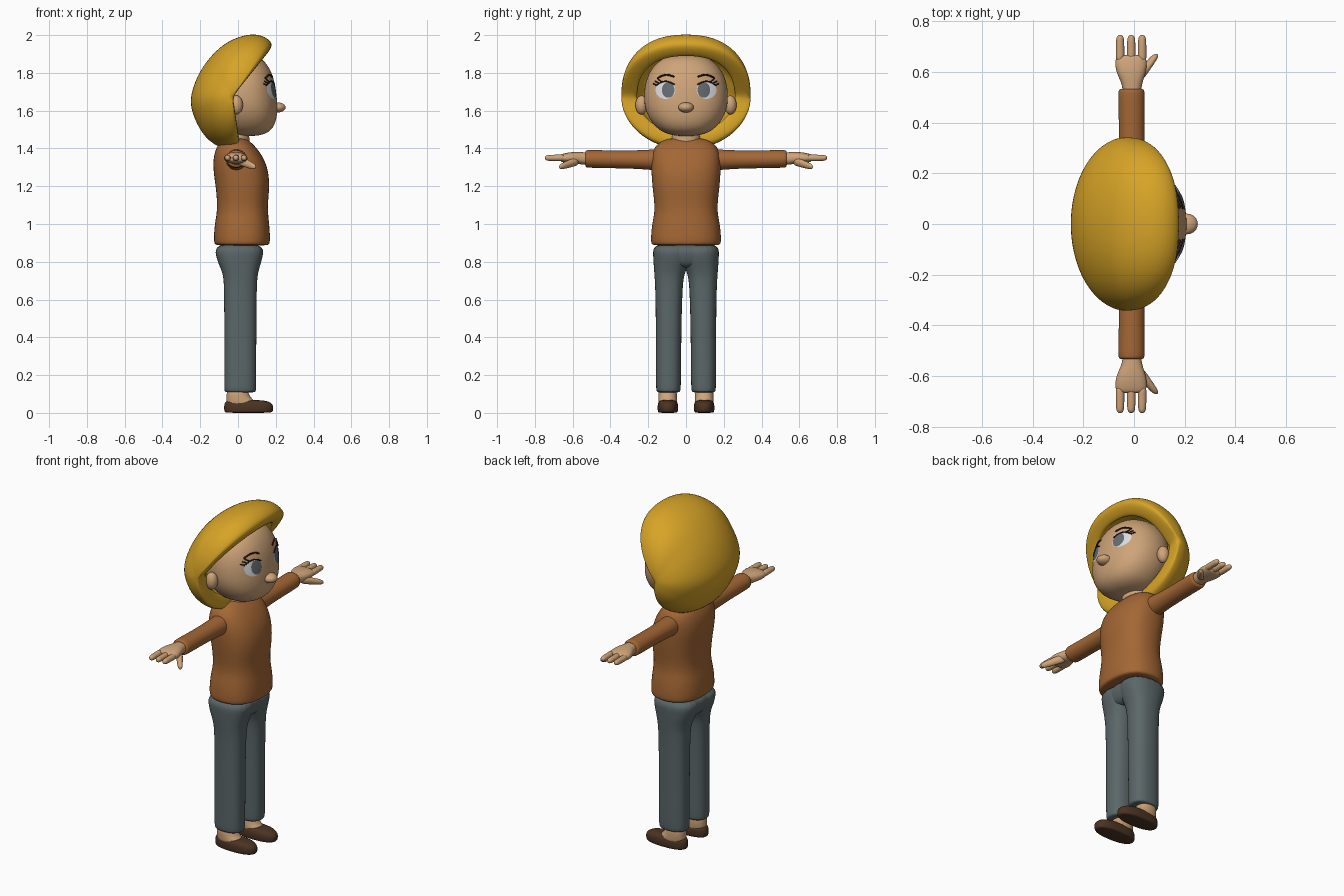
import bpy, bmesh, math
from mathutils import Vector
from mathutils.bvhtree import BVHTree

cube = bpy.data.objects.get("Cube")
if cube:
    bpy.data.objects.remove(cube, do_unlink=True)


def material(name, r, g, b):
    m = bpy.data.materials.new(name)
    m.use_nodes = True
    m.diffuse_color = (r, g, b, 1)
    bsdf = next(n for n in m.node_tree.nodes if n.type == 'BSDF_PRINCIPLED')
    bsdf.inputs["Base Color"].default_value = (r, g, b, 1)
    bsdf.inputs["Roughness"].default_value = 0.7
    return m


GOLD = material("golden hair", .68, .37, .02)
SKIN = material("skin", .62, .37, .19)
RUST = material("rust sweater", .37, .135, .035)
SLATE = material("slate trousers", .105, .135, .14)
BROWN = material("brown shoes", .07, .034, .016)
WHITE = material("eye white", .72, .73, .75)
GREY = material("grey iris", .13, .15, .165)
DARK = material("dark lashes", .025, .013, .01)


def add_object(name, data, mat):
    data.materials.append(mat)
    ob = bpy.data.objects.new(name, data)
    bpy.context.collection.objects.link(ob)
    return ob


def finish(name, bm, mat, levels=2, recalc=True):
    if recalc:
        bmesh.ops.recalc_face_normals(bm, faces=bm.faces)
    for f in bm.faces:
        f.smooth = True
    me = bpy.data.meshes.new(name)
    bm.to_mesh(me)
    bm.free()
    ob = add_object(name, me, mat)
    if levels:
        sub = ob.modifiers.new("smooth", 'SUBSURF')
        sub.levels = sub.render_levels = levels
    return ob


def power(v, e):
    return math.copysign(abs(v) ** (2 / e), v)


def skin_rows(bm, rows):
    """Bridge closed rows of points and cap both ends."""
    vs = [[bm.verts.new(p) for p in row] for row in rows]
    n = len(rows[0])
    for a, b in zip(vs, vs[1:]):
        for i in range(n):
            j = (i + 1) % n
            bm.faces.new((a[i], a[j], b[j], b[i]))
    return vs


def loft(name, rings, mat, axis='z', side=1, exp=2.2, n=20):
    """Rings are (height, x0, x1, b0, b1), stacked along z or y."""
    rows = []
    for h, x0, x1, b0, b1 in rings:
        row = []
        for i in range(n):
            t = math.tau * i / n
            x = (x0 + x1) / 2 + (x1 - x0) / 2 * power(math.cos(t), exp)
            b = (b0 + b1) / 2 + (b1 - b0) / 2 * power(math.sin(t), exp)
            row.append((x, side * b, h) if axis == 'z' else (x, side * h, b))
        rows.append(row)
    bm = bmesh.new()
    vs = skin_rows(bm, rows)
    bm.faces.new(vs[0])
    bm.faces.new(vs[-1])
    return finish(name, bm, mat)


def symmetric(rings):
    return [(z, x0, x1, -w, w) for z, x0, x1, w in rings]


def ellipsoid(name, center, radii, mat):
    bm = bmesh.new()
    bmesh.ops.create_uvsphere(bm, u_segments=24, v_segments=16, radius=1)
    for v in bm.verts:
        v.co = Vector(center) + Vector(a * b for a, b in zip(v.co, radii))
    return finish(name, bm, mat, 0)


# Head, neck and nose
head = loft("head", symmetric([
    (1.465, 0, .10, .05), (1.48, -.06, .155, .115), (1.51, -.10, .19, .16),
    (1.56, -.13, .208, .20), (1.62, -.15, .212, .222), (1.68, -.16, .207, .226),
    (1.74, -.16, .199, .22), (1.80, -.15, .182, .20), (1.86, -.12, .148, .155),
    (1.90, -.06, .09, .08)]), SKIN)
loft("neck", symmetric([(1.38, -.08, .07, .085), (1.44, -.07, .06, .075),
                        (1.52, -.07, .06, .075)]), SKIN, exp=2)
ellipsoid("nose", (.208, 0, 1.617), (.044, .041, .027), SKIN)

# Hair: a thick hood fanned around the ear-to-ear axis
HAIR_X, HAIR_Z, HAIR_W, HAIR_T = -.028, 1.675, .345, .085
PROFILE = [(51, .345), (57, .362), (67, .362), (80, .335), (100, .288), (124, .238),
           (146, .22), (176, .226), (197, .235), (223, .248), (242, .272),
           (260, .286), (270, .284), (279, .275)]
STEPS = 14
rows = []
for deg, r in PROFILE:
    phi = math.radians(deg)
    exp = 2.3 if deg < 110 else 2.0

    def arc(radius, width):
        pts = []
        for k in range(STEPS + 1):
            t = math.pi * k / STEPS
            d = radius * power(max(math.sin(t), 0) if 0 < k < STEPS else 0, exp)
            pts.append((HAIR_X + d * math.cos(phi), width * power(math.cos(t), exp),
                        HAIR_Z + d * math.sin(phi)))
        return pts
    rows.append(arc(r, HAIR_W) + arc(r - HAIR_T, HAIR_W - HAIR_T)[::-1])
bm = bmesh.new()
vs = skin_rows(bm, rows)
last = 2 * STEPS + 1
for row in (vs[0], vs[-1]):
    for k in range(STEPS):
        bm.faces.new((row[k], row[k + 1], row[last - k - 1], row[last - k]))
bmesh.ops.remove_doubles(bm, verts=bm.verts, dist=.0005)
finish("hair", bm, GOLD)

# Sweater body
loft("sweater", symmetric([
    (.885, -.11, .155, .17), (.893, -.128, .17, .187), (.93, -.13, .172, .188),
    (1.0, -.125, .167, .182), (1.06, -.113, .16, .168), (1.12, -.112, .16, .17),
    (1.2, -.12, .169, .18), (1.28, -.132, .163, .186), (1.35, -.133, .138, .186),
    (1.41, -.115, .095, .172), (1.445, -.085, .055, .12), (1.455, -.06, .035, .08)]),
    RUST, exp=2.4)

# Trouser seat joining both legs
loft("trouser_seat", symmetric([
    (.765, -.075, .09, .06), (.79, -.10, .115, .15), (.83, -.118, .13, .168),
    (.90, -.124, .138, .176)]), SLATE, exp=2.4)


# Everything painted on the face is laid on the head surface
bvh = BVHTree.FromObject(head, bpy.context.evaluated_depsgraph_get())


def on_face(y, z, lift):
    hit = bvh.ray_cast(Vector((1, y, z)), Vector((-1, 0, 0)))
    return hit[0] + hit[1] * lift


def face_disc(name, y, z, ry, rz, lift, mat, n=28):
    bm = bmesh.new()
    center = bm.verts.new(on_face(y, z, lift))
    prev = None
    for s in (.33, .67, 1):
        ring = [bm.verts.new(on_face(y + s * ry * math.cos(math.tau * i / n),
                                     z + s * rz * math.sin(math.tau * i / n), lift))
                for i in range(n)]
        for i in range(n):
            j = (i + 1) % n
            if prev:
                bm.faces.new((prev[i], ring[i], ring[j], prev[j]))
            else:
                bm.faces.new((center, ring[i], ring[j]))
        prev = ring
    finish(name, bm, mat, 0, False)


def face_strokes(name, lines, side, radius):
    cu = bpy.data.curves.new(name, 'CURVE')
    cu.dimensions = '3D'
    cu.bevel_depth = radius
    cu.bevel_resolution = 2
    cu.use_fill_caps = True
    for line in lines:
        sp = cu.splines.new('POLY')
        sp.points.add(len(line) - 1)
        for p, (y, z) in zip(sp.points, line):
            p.co = (*on_face(side * y, z, .004), 1)
    add_object(name, cu, DARK)


def arch(y0, y1, z0, z1, rise, n=10):
    return [(y0 + (y1 - y0) * k / n,
             z0 + (z1 - z0) * k / n + rise * math.sin(math.pi * k / n))
            for k in range(n + 1)]


for label, s in (("left", 1), ("right", -1)):
    # Face details
    ellipsoid(label + "_ear", (-.008, s * .235, 1.63), (.034, .033, .05), SKIN)
    face_disc(label + "_eye_white", s * .108, 1.708, .052, .046, .002, WHITE)
    face_disc(label + "_iris", s * .093, 1.709, .033, .041, .004, GREY)
    face_strokes(label + "_lashes", [
        arch(.06, .158, 1.737, 1.732, .02),
        [(.128, 1.752), (.146, 1.766)], [(.143, 1.745), (.161, 1.755)],
        [(.155, 1.734), (.17, 1.742)]], s, .0035)
    face_strokes(label + "_eyebrow", [arch(.062, .15, 1.778, 1.770, .014)], s, .0045)

    # Arm and hand
    loft(label + "_sleeve", [
        (.10, -.065, .05, 1.28, 1.40), (.18, -.065, .05, 1.285, 1.395),
        (.26, -.061, .043, 1.292, 1.39), (.40, -.06, .042, 1.295, 1.39),
        (.52, -.064, .044, 1.297, 1.393), (.532, -.06, .04, 1.30, 1.39),
        (.535, -.04, .02, 1.32, 1.37)], RUST, 'y', s, 2)
    loft(label + "_palm", [
        (.50, -.045, .028, 1.312, 1.38), (.55, -.046, .03, 1.315, 1.38),
        (.58, -.062, .042, 1.318, 1.382), (.62, -.076, .052, 1.32, 1.38),
        (.655, -.074, .05, 1.326, 1.372), (.668, -.06, .04, 1.335, 1.365)],
        SKIN, 'y', s, 2.3)
    for finger, x in (("outer", -.055), ("middle", -.011), ("fore", .032)):
        loft(label + "_" + finger + "_finger", [
            (h, x - r, x + r, 1.35 - r, 1.35 + r) for h, r in
            ((.64, .018), (.67, .018), (.72, .017), (.738, .015), (.747, .007))],
            SKIN, 'y', s, 2, 12)
    loft(label + "_thumb", [
        (h, x - r, x + r, z - r, z + r) for h, x, z, r in
        ((.565, .01, 1.335, .024), (.60, .035, 1.325, .023), (.635, .062, 1.313, .02),
         (.66, .08, 1.305, .017), (.672, .088, 1.302, .008))],
        SKIN, 'y', s, 2, 12)

    # Leg and foot
    loft(label + "_trouser_leg", [
        (.108, -.06, .085, .04, .145), (.112, -.074, .097, .028, .158),
        (.15, -.074, .097, .026, .16), (.45, -.073, .098, .024, .16),
        (.66, -.075, .10, .018, .163), (.73, -.078, .104, .01, .168),
        (.78, -.10, .118, -.012, .172), (.83, -.12, .134, -.03, .175),
        (.90, -.125, .14, -.03, .178)], SLATE, 'z', s, 2.4)
    loft(label + "_foot", [
        (.03, -.06, .12, .05, .145), (.06, -.062, .095, .047, .147),
        (.085, -.062, .06, .047, .147), (.14, -.058, .05, .05, .145)], SKIN, 'z', s)
    loft(label + "_shoe", [
        (0, -.062, .17, .052, .14), (.004, -.074, .186, .042, .15),
        (.03, -.076, .19, .04, .152), (.052, -.073, .182, .043, .149),
        (.07, -.06, .14, .055, .138)], BROWN, 'z', s, 2.4)
